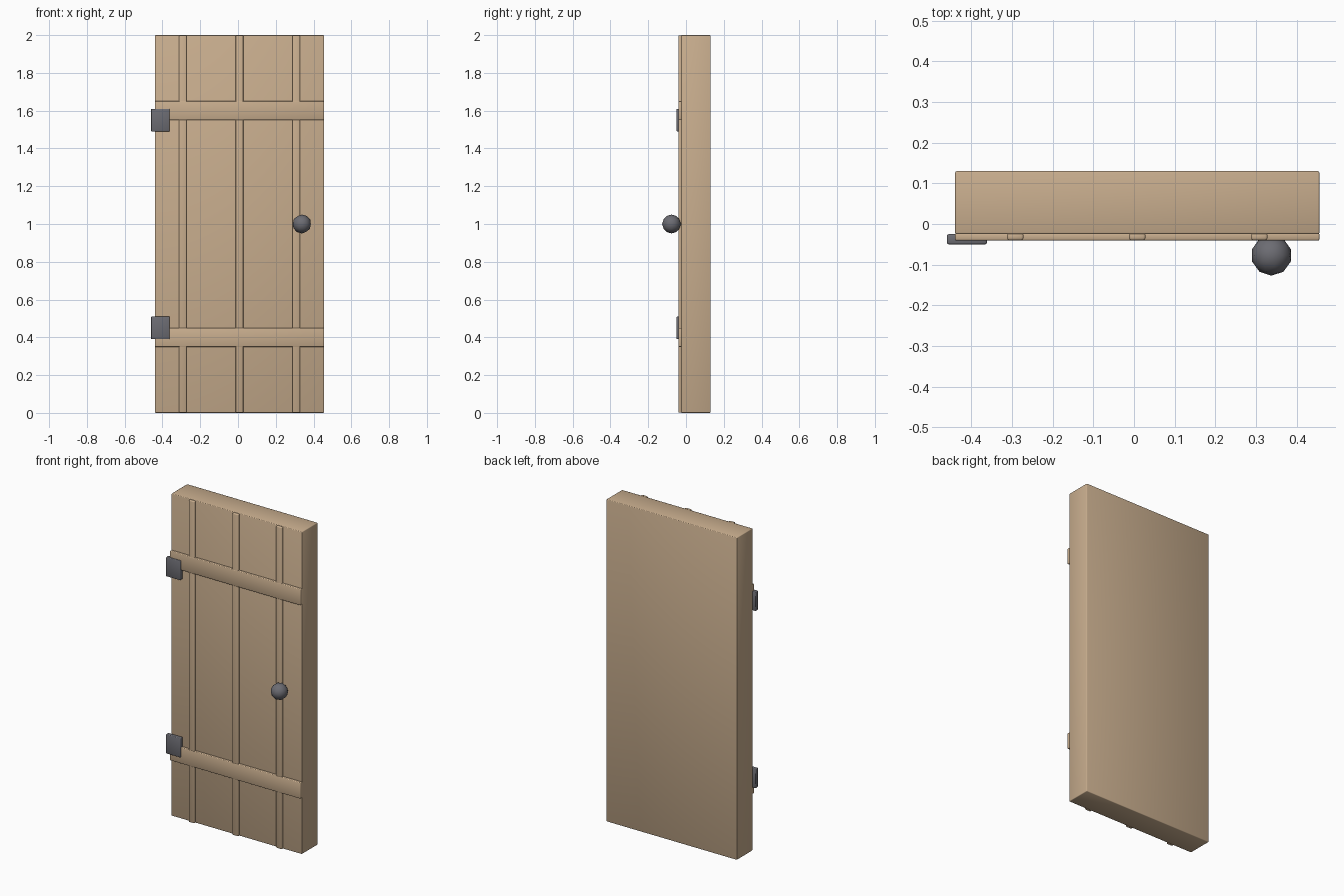
import bpy

if "Cube" in bpy.data.objects:
    bpy.data.objects.remove(bpy.data.objects["Cube"])

def material(name, color):
    m = bpy.data.materials.new(name)
    m.diffuse_color = color
    m.use_nodes = True
    m.node_tree.nodes["Principled BSDF"].inputs["Base Color"].default_value = m.diffuse_color
    return m

wood = material("wood", (0.58, 0.42, 0.27, 1))
iron = material("iron", (0.15, 0.15, 0.17, 1))

def box(name, lo, hi, mat, bevel):
    """Box between two corners with softened, smooth-shaded edges."""
    bpy.ops.mesh.primitive_cube_add(
        size=1, location=[(a + b) / 2 for a, b in zip(lo, hi)])
    ob = bpy.context.object
    ob.name = name
    ob.scale = [b - a for a, b in zip(lo, hi)]
    bpy.ops.object.transform_apply(location=False, rotation=False, scale=True)
    mod = ob.modifiers.new("soft_edges", 'BEVEL')
    mod.width = bevel
    mod.segments = 2
    mod.limit_method = 'NONE'
    bpy.ops.object.shade_smooth()
    ob.data.materials.append(mat)
    return ob

X0, X1 = -0.44, 0.456

# Door slab
box("door_slab", (X0, -0.025, 0), (X1, 0.13, 2), wood, 0.004)

# Vertical strips over the plank joints
for i, x in enumerate((-0.292, 0.008, 0.308)):
    box(f"plank_strip_{i + 1}", (x - 0.02, -0.04, 0.001),
        (x + 0.02, -0.022, 1.999), wood, 0.005)

# Horizontal battens and hinge plates
for side, zb, zh in (("lower", 0.40, 0.45), ("upper", 1.60, 1.55)):
    box(f"{side}_batten", (X0, -0.041, zb - 0.05),
        (X1, -0.022, zb + 0.05), wood, 0.004)
    box(f"{side}_hinge", (-0.46, -0.05, zh - 0.06),
        (-0.362, -0.025, zh + 0.06), iron, 0.004)

# Round knob
bpy.ops.mesh.primitive_ico_sphere_add(
    subdivisions=2, radius=0.05, location=(0.338, -0.077, 1.0))
knob = bpy.context.object
knob.name = "door_knob"
bpy.ops.object.shade_smooth()
knob.data.materials.append(iron)
